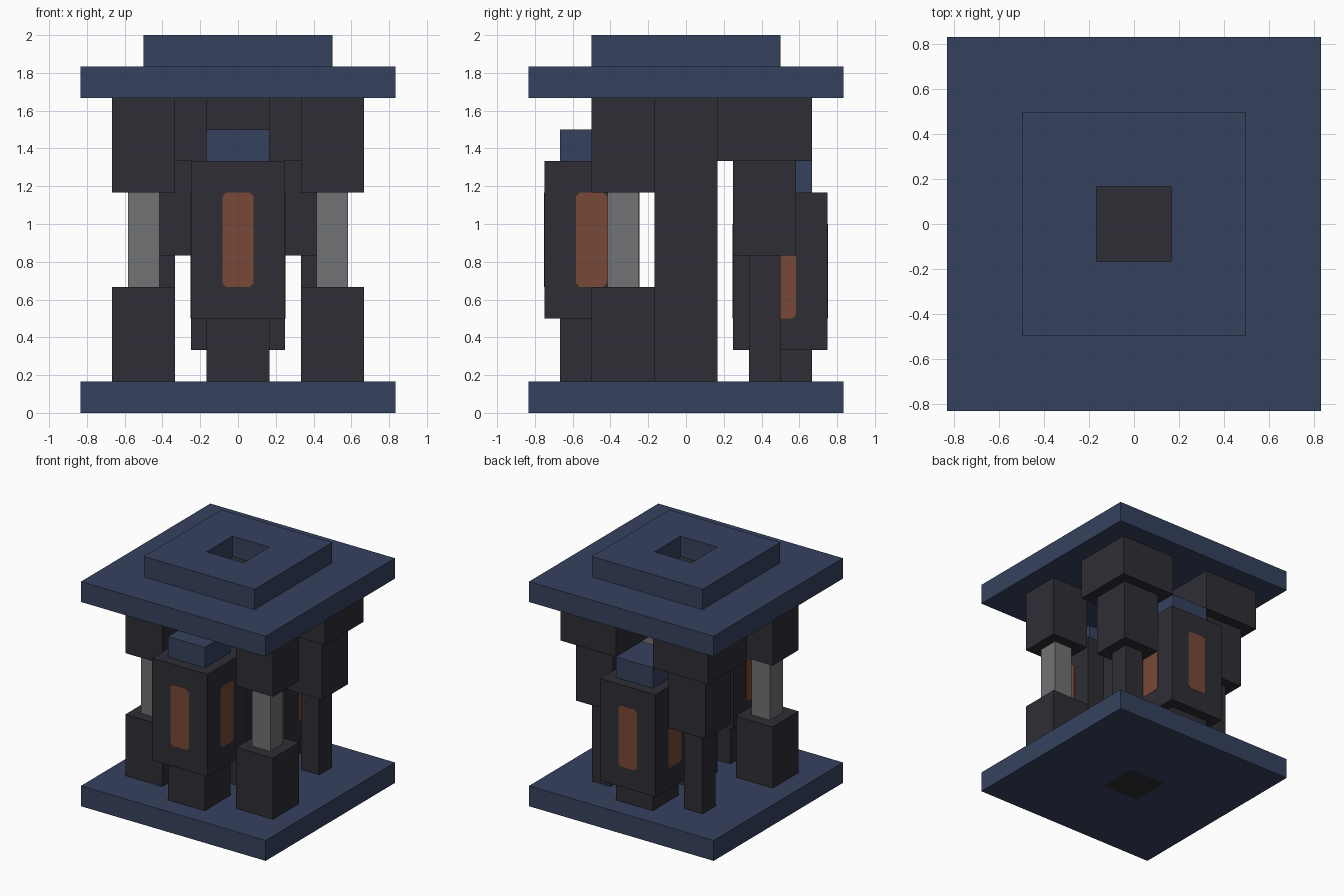
import bpy, bmesh
from math import pi
from mathutils import Matrix, Vector

U = 1 / 12  # grid unit of the design

cube = bpy.data.objects.get("Cube")
if cube:
    bpy.data.objects.remove(cube, do_unlink=True)


def material(name, rgb):
    mat = bpy.data.materials.new(name)
    mat.use_nodes = True
    mat.diffuse_color = (*rgb, 1)
    bsdf = next(n for n in mat.node_tree.nodes if n.type == 'BSDF_PRINCIPLED')
    bsdf.inputs["Base Color"].default_value = (*rgb, 1)
    return mat


BLUE = material("slate blue", (0.036, 0.054, 0.112))
DARK = material("charcoal", (0.027, 0.027, 0.036))
RUST = material("rust orange", (0.185, 0.066, 0.038))
GREY = material("mid grey", (0.165, 0.168, 0.172))


def finish(name, bm, mat):
    bmesh.ops.recalc_face_normals(bm, faces=bm.faces)
    mesh = bpy.data.meshes.new(name)
    bm.to_mesh(mesh)
    bm.free()
    mesh.materials.append(mat)
    obj = bpy.data.objects.new(name, mesh)
    bpy.context.collection.objects.link(obj)
    return obj


def block(name, mat, x, y, half, low, high):
    """Square block centred on x, y, from low to high."""
    bm = bmesh.new()
    bmesh.ops.create_cube(bm, size=1)
    bmesh.ops.scale(bm, vec=Vector((2 * half, 2 * half, high - low)) * U, verts=bm.verts)
    bmesh.ops.translate(bm, vec=Vector((x, y, (low + high) / 2)) * U, verts=bm.verts)
    return finish(name, bm, mat)


def slab(name, half, low, high, hole=2):
    """Square slab with a square hole through the middle."""
    bm = bmesh.new()
    signs = [(-1, -1), (1, -1), (1, 1), (-1, 1)]
    loops = [[bm.verts.new(Vector((sx * h, sy * h, z)) * U) for sx, sy in signs]
             for h, z in ((half, low), (half, high), (hole, high), (hole, low))]
    for a, b in zip(loops, loops[1:] + loops[:1]):
        for i in range(4):
            j = (i + 1) % 4
            bm.faces.new((a[i], a[j], b[j], b[i]))
    return finish(name, bm, BLUE)


def windows(name, y, half, z):
    """Thin plates with clipped corners on the four sides of a lantern."""
    bm = bmesh.new()
    w, h, c, thick = 1, 3, 0.25, 0.03
    outline = [(w, h - c), (w - c, h), (c - w, h), (-w, h - c),
               (-w, c - h), (c - w, -h), (w - c, -h), (w, c - h)]
    for side in range(4):
        turn = Matrix.Rotation(side * pi / 2, 4, 'Z')
        verts = [bm.verts.new((turn @ Vector((px, -half, pz)) + Vector((0, y, z))) * U)
                 for px, pz in outline]
        face = bm.faces.new(verts)
        moved = bmesh.ops.extrude_face_region(bm, geom=[face])["geom"]
        bmesh.ops.translate(bm, vec=turn @ Vector((0, -thick * U, 0)),
                            verts=[v for v in moved if isinstance(v, bmesh.types.BMVert)])
    finish(name, bm, RUST)


# Base, roof and core
slab("base_plate", 10, 0, 2)
slab("roof_plate", 10, 20, 22)
slab("roof_cap", 6, 22, 24)
block("core_column", DARK, 0, 0, 2, 0, 22)

# Lanterns at front and back, the back one lower
for end, y, low in (("front", -6, 6), ("back", 6, 4)):
    block(end + "_lantern_foot", DARK, 0, y, 2, 2, low)
    block(end + "_lantern", DARK, 0, y, 3, low, low + 10)
    block(end + "_lantern_top", BLUE, 0, y, 2, low + 10, low + 12)
    windows(end + "_lantern_windows", y, 3, low + 5)

# Corner pillars
for side, s in (("left", 1), ("right", -1)):
    block("front_" + side + "_pillar_foot", DARK, 6 * s, -4, 2, 2, 8)
    block("front_" + side + "_pillar_shaft", GREY, 6 * s, -4, 1, 8, 14)
    block("front_" + side + "_pillar_head", DARK, 6 * s, -4, 2, 14, 20)
    block("back_" + side + "_pillar_post", DARK, 5 * s, 5, 1, 2, 10)
    block("back_" + side + "_pillar_middle", DARK, 5 * s, 5, 2, 10, 16)
    block("back_" + side + "_pillar_head", DARK, 5 * s, 5, 3, 16, 20)
